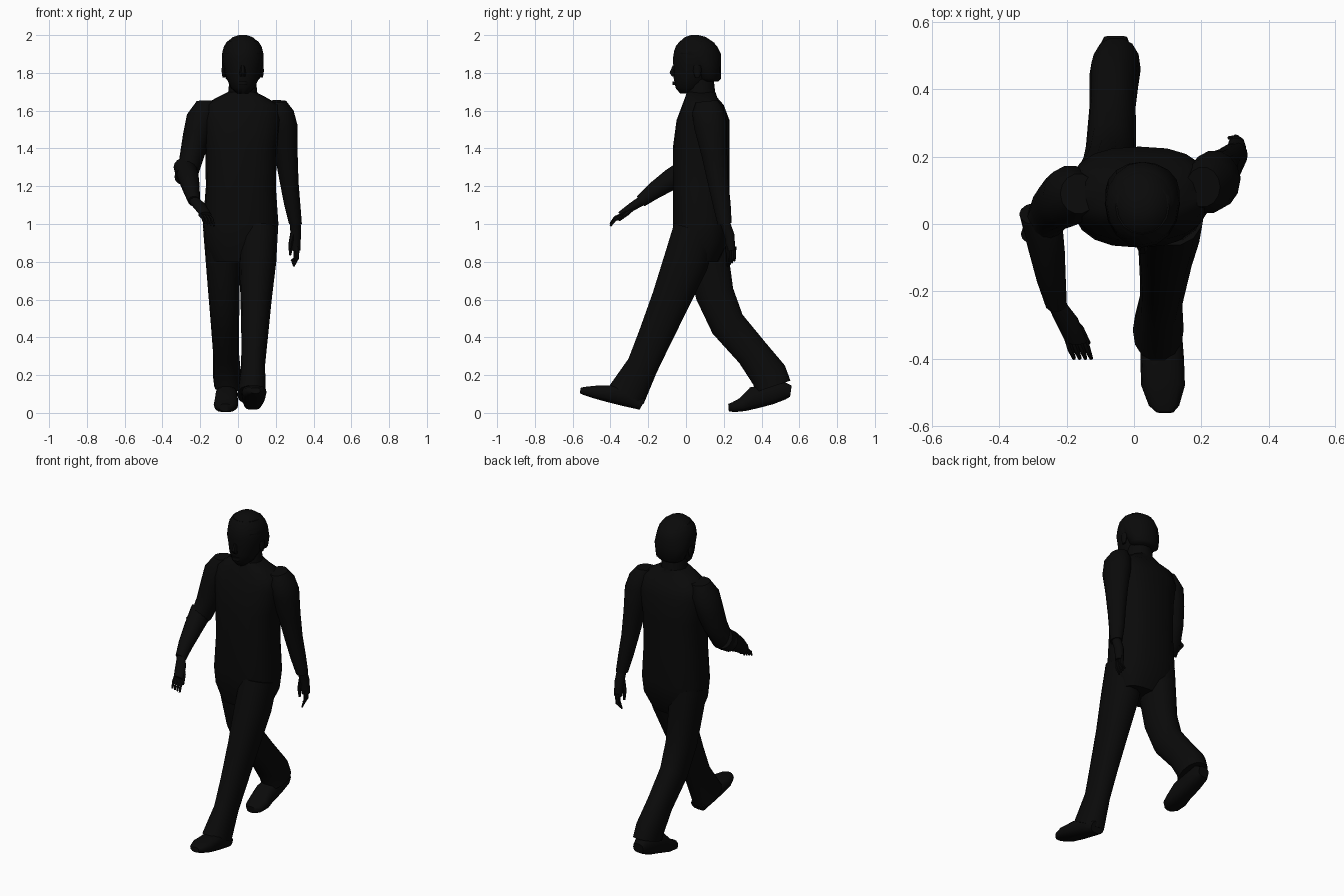
import bpy, bmesh, math
from mathutils import Vector

cube = bpy.data.objects.get("Cube")
if cube:
    bpy.data.objects.remove(cube, do_unlink=True)

black = bpy.data.materials.new("near_black")
black.use_nodes = True
colour = (0.003, 0.003, 0.003, 1)
black.diffuse_color = colour
black.node_tree.nodes["Principled BSDF"].inputs["Base Color"].default_value = colour


def loft(name, rings, sides, power=1.0):
    """Skin a closed body over rings given as (centre, u axis, v axis)."""
    bm = bmesh.new()
    loops = []
    for centre, u, v in rings:
        loop = []
        for i in range(sides):
            angle = math.tau * i / sides
            c, s = math.cos(angle), math.sin(angle)
            c = math.copysign(abs(c) ** power, c)
            s = math.copysign(abs(s) ** power, s)
            loop.append(bm.verts.new(centre + u * c + v * s))
        loops.append(loop)
    for a, b in zip(loops, loops[1:]):
        for i in range(sides):
            j = (i + 1) % sides
            bm.faces.new((a[i], a[j], b[j], b[i]))
    bm.faces.new(loops[0])
    bm.faces.new(loops[-1])
    bmesh.ops.recalc_face_normals(bm, faces=bm.faces)
    mesh = bpy.data.meshes.new(name)
    bm.to_mesh(mesh)
    bm.free()
    mesh.materials.append(black)
    obj = bpy.data.objects.new(name, mesh)
    bpy.context.collection.objects.link(obj)
    bpy.ops.object.select_all(action='DESELECT')
    obj.select_set(True)
    bpy.context.view_layer.objects.active = obj
    bpy.ops.object.shade_smooth_by_angle(angle=math.radians(50))


def body(name, rows, x, ratio=(1, 1), level=False, sides=14, power=1.0):
    """Rows are y, z, half depth and optionally half width.
    x and the width-to-depth ratio run evenly from first row to last;
    rings stand square to the path unless level."""
    rings = []
    last = len(rows) - 1
    for i, (y, z, depth, *width) in enumerate(rows):
        t = i / last
        half = width[0] if width else depth * (ratio[0] + (ratio[1] - ratio[0]) * t)
        before, after = rows[max(i - 1, 0)], rows[min(i + 1, last)]
        across = Vector((0, before[1] - after[1], after[0] - before[0])).normalized()
        if level:
            across = Vector((0, 1, 0))
        centre = Vector((x[0] + (x[1] - x[0]) * t, y, z))
        rings.append((centre, Vector((half, 0, 0)), across * depth))
    loft(name, rings, sides, power)


def finger(name, start, bend, curl, radius):
    """Thin tapering tube: a straight joint, then a curled joint."""
    knuckle = Vector(start)
    middle = knuckle + Vector(bend)
    tip = middle + Vector(curl)
    rings = []
    for point, along, size in ((knuckle, bend, 1), (middle, tip - knuckle, .8), (tip, curl, .5)):
        d = Vector(along).normalized()
        u = d.cross(Vector((.3, .9, .3))).normalized() * radius * size
        rings.append((point, u, d.cross(u)))
    loft(name, rings, sides=6)


# Shirt and hips
body("torso", [
    (.08, 1.7, .075, .07), (.08, 1.67, .085, .13), (.09, 1.63, .11, .2),
    (.09, 1.55, .14, .21), (.08, 1.4, .15, .19), (.08, 1.2, .15, .185),
    (.08, 1, .15, .2), (.08, .9, .14, .19), (.07, .8, .1, .15)],
    x=(.02, .012), level=True, sides=20, power=.8)

# Neck, head, hair and face
middle = (.025, .025)
body("neck", [(.08, 1.65, .085), (.08, 1.71, .075), (.075, 1.8, .07)], middle, level=True)
body("head", [
    (.005, 1.69, .035), (.02, 1.72, .075), (.035, 1.77, .1), (.05, 1.82, .115),
    (.055, 1.87, .125), (.055, 1.92, .117), (.055, 1.96, .095),
    (.05, 1.99, .055), (.045, 2, .02)],
    middle, ratio=(.82, .95), level=True, sides=16)
body("hair", [
    (.125, 1.755, .045, .07), (.12, 1.77, .065, .09), (.1, 1.84, .085, .11),
    (.06, 1.9, .125, .11), (.055, 1.94, .11, .1), (.05, 1.97, .08, .08)],
    middle, level=True, sides=16)
body("nose", [(-.06, 1.84, .012), (-.07, 1.8, .02), (-.06, 1.78, .015)],
     middle, ratio=(.8, .9), level=True, sides=6)
body("lips", [(-.058, 1.755, .014), (-.058, 1.735, .014)],
     middle, ratio=(1.8, 1.8), level=True, sides=8)
for side, label in ((-1, "right"), (1, "left")):
    ear_x = middle[0] + side * .1
    body(label + "_ear", [(.06, 1.775, .012), (.06, 1.81, .022), (.06, 1.84, .02)],
         (ear_x, ear_x), ratio=(.6, .5), level=True, sides=8)

# Arms: the right swings forward, the left swings back
body("right_upper_arm", [
    (.09, 1.65, .06), (.085, 1.58, .09), (.07, 1.48, .085),
    (.05, 1.38, .075), (.01, 1.28, .065), (-.03, 1.25, .055)],
    x=(-.165, -.287), ratio=(.9, .9))
body("right_forearm", [
    (.03, 1.3, .06), (0, 1.28, .066), (-.08, 1.235, .058), (-.17, 1.175, .046), (-.24, 1.12, .034)],
    x=(-.287, -.232), ratio=(.9, .95))
body("left_arm", [
    (.11, 1.65, .06), (.115, 1.6, .085), (.13, 1.52, .09), (.15, 1.37, .07),
    (.17, 1.22, .056), (.19, 1.1, .048), (.205, 1, .038)],
    x=(.205, .304), ratio=(.85, .9))

# Hands
body("right_palm", [(-.23, 1.125, .028), (-.28, 1.095, .024, .036), (-.35, 1.05, .016, .032)],
     x=(-.234, -.172), sides=10)
body("left_palm", [(.205, 1.01, .028), (.23, .94, .028), (.238, .86, .024)],
     x=(.304, .306), ratio=(1, 1), sides=10)
for i in range(4):
    finger(f"right_finger_{i + 1}", (-.2 + .017 * i, -.335, 1.05 - .004 * i),
           (.012, -.04, -.015), (.01, -.025, -.033), .011)
    finger(f"left_finger_{i + 1}", (.315 - .004 * i, .22 + .012 * i, .88),
           (0, 0, -.06), (-.022, 0, .01 * i - .045), .011)
finger("right_thumb", (-.195, -.275, 1.09), (.035, -.035, -.035), (.025, -.045, -.035), .014)
finger("left_thumb", (.29, .215, .95), (-.013, 0, -.06), (0, .005, -.055), .014)

# Trouser legs: the left steps forward, the right trails behind
body("left_leg", [
    (.05, .97, .12), (0, .8, .122), (-.08, .6, .105), (-.165, .4, .092),
    (-.23, .25, .085), (-.315, .095, .105)],
    x=(.112, .072), ratio=(.83, .72), power=.9)
body("right_leg", [
    (.09, .97, .12), (.12, .8, .112), (.152, .63, .104), (.22, .47, .096),
    (.35, .32, .09), (.44, .2, .1), (.46, .14, .1)],
    x=(-.085, -.053), ratio=(.83, .73), power=.9)

# Shoes
body("left_shoe", [
    (-.23, .045, .033, .045), (-.3, .085, .056, .06), (-.4, .1, .047, .065),
    (-.48, .11, .035, .065), (-.54, .116, .022, .045), (-.56, .118, .015, .025)],
    x=(.078, .092), power=.75)
body("right_shoe", [
    (.555, .115, .03, .035), (.52, .12, .05, .05), (.45, .1, .056, .056),
    (.36, .08, .06, .06), (.3, .044, .038, .065), (.25, .03, .027, .055),
    (.225, .028, .02, .03)],
    x=(-.055, -.068), power=.75)
